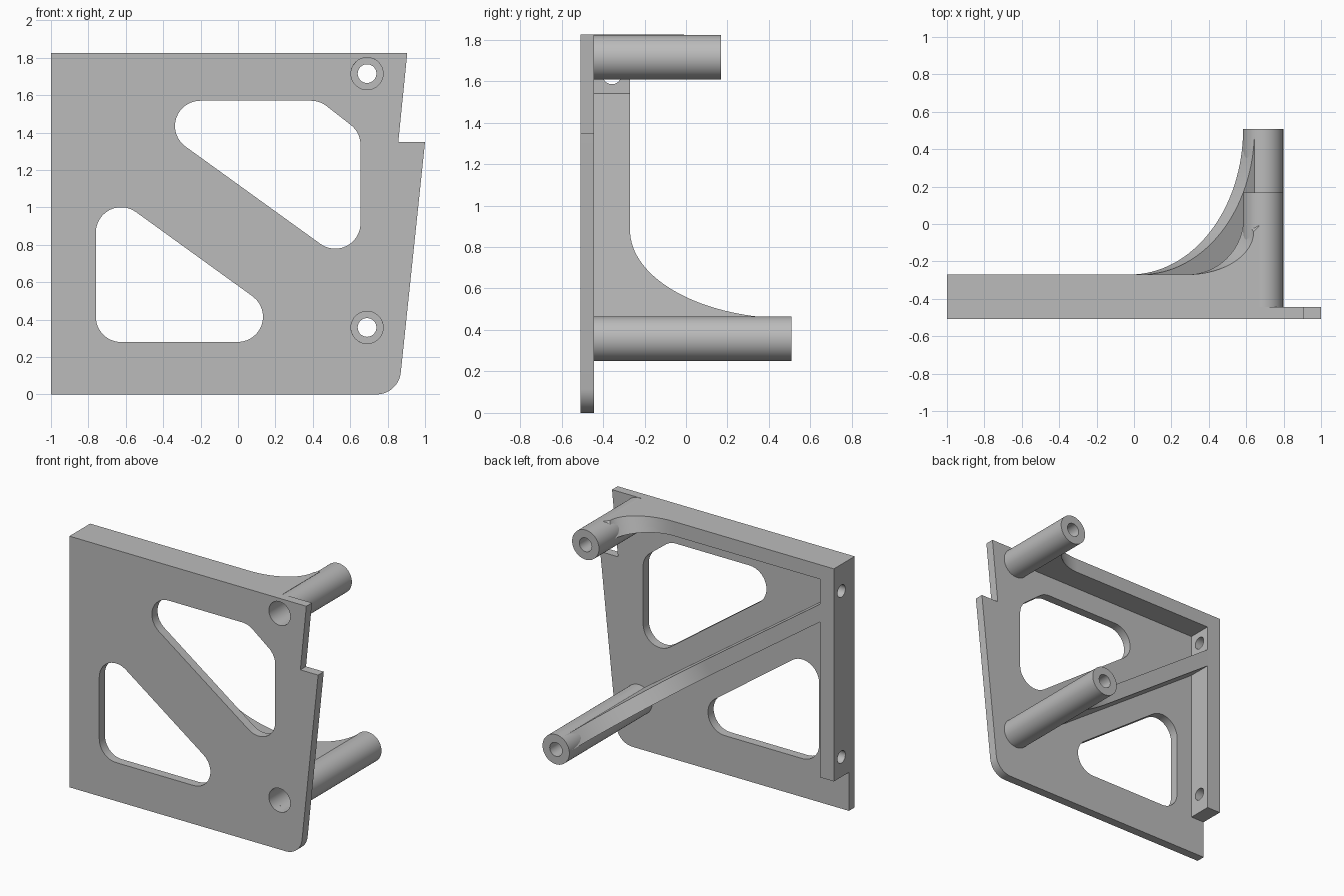
import bpy, bmesh
from math import pi, sin, cos, tan, radians
from mathutils import Vector

cube = bpy.data.objects.get("Cube")
if cube:
    bpy.data.objects.remove(cube, do_unlink=True)

grey = bpy.data.materials.new("plain_grey")
grey.use_nodes = True
grey.diffuse_color = (0.5, 0.5, 0.5, 1)
bsdf = next(n for n in grey.node_tree.nodes if n.type == 'BSDF_PRINCIPLED')
bsdf.inputs["Base Color"].default_value = grey.diffuse_color

FRONT, BACK, RIB = -0.508, -0.443, -0.27   # plate front, plate back, rib back
TOP = 1.825
POST_X, POST_R = 0.69, 0.108


def finish(name, bm):
    """Weld, fix normals, make the object and shade it."""
    bmesh.ops.remove_doubles(bm, verts=bm.verts, dist=1e-5)
    bmesh.ops.recalc_face_normals(bm, faces=bm.faces)
    mesh = bpy.data.meshes.new(name)
    bm.to_mesh(mesh)
    bm.free()
    mesh.materials.append(grey)
    obj = bpy.data.objects.new(name, mesh)
    bpy.context.collection.objects.link(obj)
    bpy.ops.object.select_all(action='DESELECT')
    obj.select_set(True)
    bpy.context.view_layer.objects.active = obj
    bpy.ops.object.shade_smooth_by_angle(angle=radians(25))
    return obj


def rounded(corners, steps=12):
    """Polygon from (u, v, radius) corners, each rounded by a tangent arc."""
    out = []
    n = len(corners)
    for i, (u, v, r) in enumerate(corners):
        p = Vector((u, v))
        if not r:
            out.append(p)
            continue
        a = (Vector(corners[i - 1][:2]) - p).normalized()
        b = (Vector(corners[(i + 1) % n][:2]) - p).normalized()
        half = a.angle(b) / 2
        centre = p + (a + b).normalized() * (r / sin(half))
        start = p + a * (r / tan(half)) - centre
        end = p + b * (r / tan(half)) - centre
        sweep = pi - 2 * half
        for k in range(steps + 1):
            t = k / steps
            out.append(centre + (start * sin((1 - t) * sweep)
                                 + end * sin(t * sweep)) / sin(sweep))
    return out


def circle(u, v, r, n=40):
    return [Vector((u + r * cos(2 * pi * k / n), v + r * sin(2 * pi * k / n)))
            for k in range(n)]


def slab(name, loops, thickness, rotation, location):
    """Flat outline with holes, given a thickness."""
    curve = bpy.data.curves.new(name + "_outline", 'CURVE')
    curve.dimensions = '2D'
    curve.fill_mode = 'BOTH'
    curve.extrude = thickness / 2
    for loop in loops:
        spline = curve.splines.new('POLY')
        spline.points.add(len(loop) - 1)
        for point, p in zip(spline.points, loop):
            point.co = (p.x, p.y, 0, 1)
        spline.use_cyclic_u = True
    helper = bpy.data.objects.new(name + "_outline", curve)
    bpy.context.collection.objects.link(helper)
    deps = bpy.context.evaluated_depsgraph_get()
    mesh = bpy.data.meshes.new_from_object(helper.evaluated_get(deps))
    bm = bmesh.new()
    bm.from_mesh(mesh)
    bpy.data.objects.remove(helper, do_unlink=True)
    bpy.data.meshes.remove(mesh)
    obj = finish(name, bm)
    obj.rotation_euler = rotation
    obj.location = location


def loft(name, low, high):
    """Solid between two matching closed loops."""
    bm = bmesh.new()
    a = [bm.verts.new(p) for p in low]
    b = [bm.verts.new(p) for p in high]
    bm.faces.new(a)
    bm.faces.new(b)
    for i in range(len(a)):
        j = (i + 1) % len(a)
        bm.faces.new((a[i], a[j], b[j], b[i]))
    finish(name, bm)


def quarter(u, v, ru, rv, n=24):
    """Concave fillet from (u, v), ending ru across and rv up."""
    return [(u + ru * sin(pi / 2 * k / n), v + rv * (1 - cos(pi / 2 * k / n)))
            for k in range(n + 1)]


# Front plate with two rounded triangular windows and two screw holes
POST_Z = {"upper": 1.715, "lower": 0.358}
R = 0.135
outline = [(-1, 0, 0), (0.858, 0, 0.13), (1, 1.35, 0), (0.857, 1.35, 0),
           (0.905, TOP, 0), (-1, TOP, 0)]
upper_window = [(-0.62, 1.57, R), (0.655, 0.65, R), (0.655, 1.40, R), (0.437, 1.57, R)]
lower_window = [(-0.76, 0.28, R), (0.416, 0.28, R), (-0.76, 1.13, R)]
loops = [rounded(c) for c in (outline, upper_window, lower_window)]
loops += [circle(POST_X, z, 0.086) for z in POST_Z.values()]
slab("front_plate", loops, BACK - FRONT, (pi / 2, 0, 0), (0, (FRONT + BACK) / 2, 0))

# Side wall with two cross holes
wall = [(BACK, 0.28, 0), (RIB, 0.28, 0), (RIB, TOP, 0), (BACK, TOP, 0)]
slab("side_wall", [rounded(wall), circle(-0.357, 1.63, 0.045), circle(-0.357, 0.425, 0.045)],
     0.11, (pi / 2, 0, pi / 2), (-0.945, 0, 0))

# Hollow posts, counterbored from the front
for label, end in (("upper", 0.168), ("lower", 0.508)):
    z = POST_Z[label]
    step = end - 0.15
    profile = [(0.05, end), (POST_R, end), (POST_R, BACK),
               (0.086, BACK), (0.086, step), (0.05, step)]
    bm = bmesh.new()
    ring = [bm.verts.new((POST_X + r, y, z)) for r, y in profile]
    edges = [bm.edges.new((ring[i - 1], ring[i])) for i in range(len(ring))]
    bmesh.ops.spin(bm, geom=ring + edges, cent=(POST_X, 0, z), axis=(0, 1, 0),
                   angle=2 * pi, steps=48)
    finish(label + "_post", bm)

# Diagonal rib sweeping out to the tip of the lower post
start = Vector((-0.89, 0, 1.475))
run = Vector((POST_X, 0, POST_Z["lower"])) - start
along = run.normalized()
across = Vector((-along.z, 0, along.x))
tip = run.length - 0.093
side = [(-0.04, BACK), (-0.04, RIB)] + quarter(tip - 0.74, RIB, 0.74, 0.778, 32)
side.append((tip, BACK))
rows = [[start + along * s + across * w + Vector((0, y, 0)) for s, y in side]
        for w in (-0.053, 0.053)]
loft("diagonal_rib", *rows)

# Top rib blending into the upper post
under = quarter(0.285, RIB, 0.30, 0.30) + [(0.585, 0.03)]
over = quarter(0.285, RIB, 0.355, 0.23) + [(0.67, -0.01)]


def top_row(path, end_x, z):
    return [Vector((x, y, z)) for x, y in
            [(-0.9, BACK), (-0.9, RIB)] + path[:-1] + [(end_x, path[-1][1]), (end_x, BACK)]]


loft("top_rib", top_row(under, 0.586, 1.72), top_row(over, 0.67, TOP))
